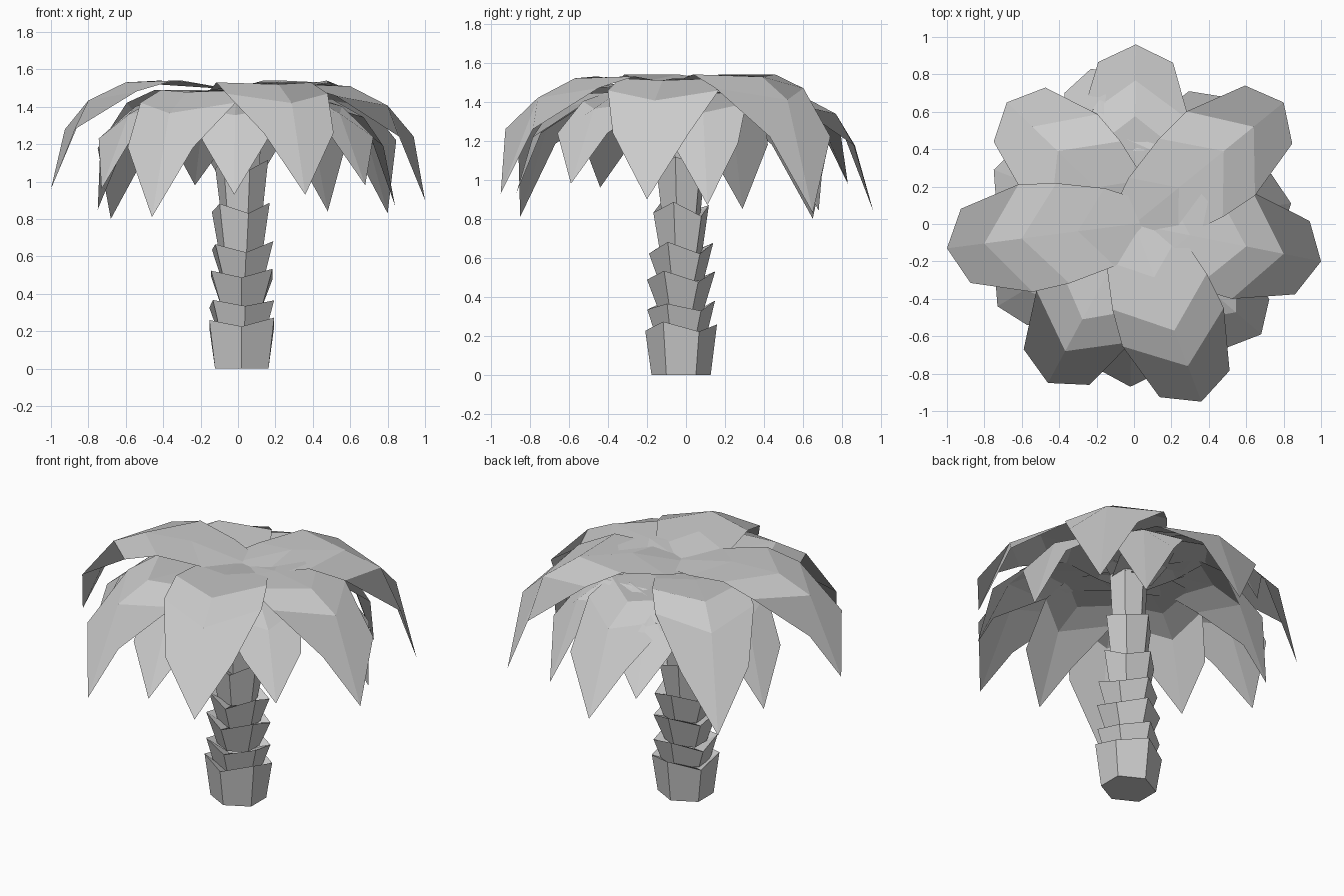
import bpy
import bmesh
from math import atan2, cos, sin, hypot, pi, tau
from mathutils import Vector
import random

random.seed(4)
cube = bpy.data.objects.get("Cube")
if cube:
    bpy.data.objects.remove(cube, do_unlink=True)

grey = bpy.data.materials.new("plain_grey")
grey.use_nodes = True
tone = (0.6, 0.6, 0.6, 1)
grey.diffuse_color = tone
grey.node_tree.nodes["Principled BSDF"].inputs["Base Color"].default_value = tone


def finish(name, bm):
    """Turn a bmesh into a flat-shaded object."""
    mesh = bpy.data.meshes.new(name)
    bm.to_mesh(mesh)
    bm.free()
    mesh.materials.append(grey)
    obj = bpy.data.objects.new(name, mesh)
    bpy.context.collection.objects.link(obj)


# Trunk: stacked six-sided cups, each flaring to a jagged rim
SIDES = 6


def trunk_cup(name, z0, z1, r0, r1, cx, twist, jag=0.025):
    bm = bmesh.new()
    rings = []
    for z, r, wobble in ((z0, r0, 0), (z1, r1, jag), (z1 - 0.04, r0 * 0.7, 0)):
        ring = []
        for i in range(SIDES):
            a = -pi / 2 + twist + tau * i / SIDES
            rise = wobble * (1 if i % 2 else -1) + random.uniform(-wobble, wobble) * 0.5
            ring.append(bm.verts.new((cx + r * cos(a), -0.025 + 0.92 * r * sin(a), z + rise)))
        rings.append(ring)
    for low, high in zip(rings, rings[1:]):
        for i in range(SIDES):
            j = (i + 1) % SIDES
            bm.faces.new((low[i], low[j], high[j], high[i]))
    bm.faces.new(rings[0][::-1])
    bm.faces.new(rings[-1])
    finish(name, bm)


# bottom z, rim z, bottom radius, rim radius, centre x, twist
cups = [
    (0.0, 0.24, 0.165, 0.2, 0.02, 0.0),
    (0.21, 0.35, 0.145, 0.19, 0.02, 0.1),
    (0.33, 0.51, 0.125, 0.19, 0.02, 0.0),
    (0.48, 0.65, 0.125, 0.18, 0.025, 0.1),
    (0.62, 0.85, 0.12, 0.16, 0.015, 0.26),
    (0.8, 1.1, 0.11, 0.145, 0.02, 0.3),
    (1.06, 1.43, 0.1, 0.12, 0.02, 0.2),
]
for n, cup in enumerate(cups):
    trunk_cup(f"trunk_segment_{n + 1}", *cup)

# Frond template rows: ridge reach, ridge z, edge reach, edge half width, edge z
ROWS = [
    (-0.03, 1.47, -0.06, 0.12, 1.46),
    (0.3, 1.53, 0.13, 0.21, 1.49),
    (0.6, 1.52, 0.38, 0.27, 1.53),
    (0.8, 1.42, 0.58, 0.29, 1.47),
]
TIP_EDGE = (0.9, 0.2, 1.26)
PEAK, TIP = 1.53, 0.93


def frond(name, tip, top, width):
    """Chevron-banded drooping leaf reaching to the given tip."""
    x, y, z_tip = tip
    angle, reach = atan2(y, x), hypot(x, y)
    out = Vector((cos(angle), sin(angle), 0))
    side = Vector((-sin(angle), cos(angle), 0))
    bm = bmesh.new()

    def point(r, across, z):
        drop = (PEAK - z) * (top - z_tip) / (PEAK - TIP)
        pos = out * (r * reach) + side * (across * width)
        return bm.verts.new((pos.x, pos.y, top - drop))

    rows = [(point(er, -hw, ez), point(rr, 0, rz), point(er, hw, ez))
            for rr, rz, er, hw, ez in ROWS]
    er, hw, ez = TIP_EDGE
    rows.append((point(er, -hw, ez), point(1, 0, TIP), point(er, hw, ez)))
    for a, b in zip(rows, rows[1:]):
        bm.faces.new((a[0], b[0], b[1], a[1]))
        bm.faces.new((a[1], b[1], b[2], a[2]))
    finish(name, bm)


# Upper crown: seven broad fronds (tip position, top height)
upper = [
    ((-1.0, -0.13, 0.96), 1.54),
    ((0.36, -0.95, 0.93), 1.53),
    ((1.0, -0.2, 0.9), 1.52),
    ((0.8, 0.65, 0.83), 1.54),
    ((0.01, 0.96, 0.84), 1.45),
    ((-0.68, 0.65, 0.8), 1.49),
    ((-0.46, -0.85, 0.81), 1.49),
]
for n, (tip, top) in enumerate(upper):
    frond(f"upper_frond_{n + 1}", tip, top, 1.0)

# Lower crown: smaller fronds filling the gaps
lower = [
    (0.84, 0.11, 0.87),
    (0.48, 0.68, 0.84),
    (-0.23, 0.83, 0.98),
    (-0.75, 0.29, 0.85),
    (-0.73, -0.44, 0.96),
    (-0.02, -0.87, 0.93),
    (0.68, -0.59, 0.98),
]
for n, tip in enumerate(lower):
    frond(f"lower_frond_{n + 1}", tip, 1.45, 0.85)
